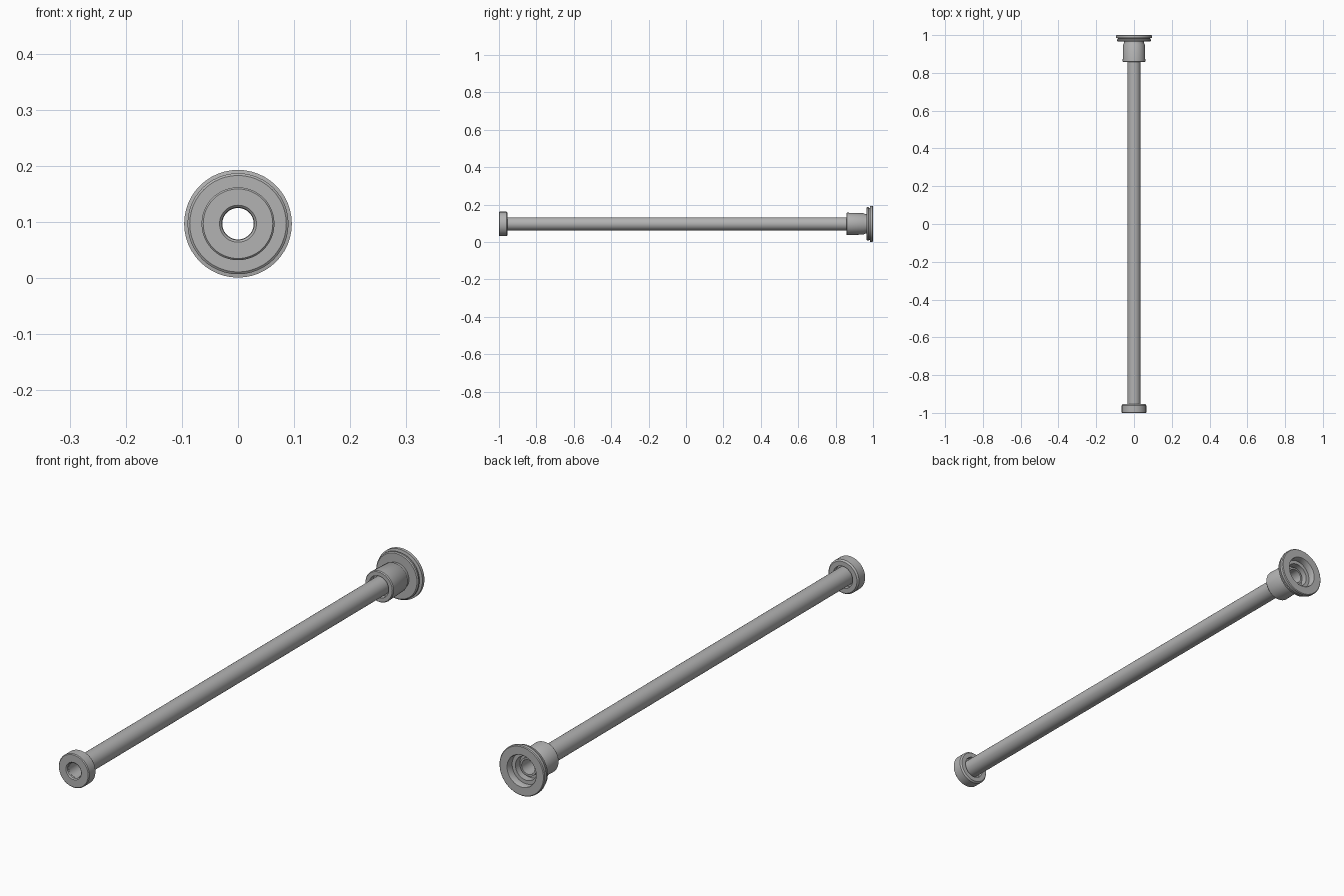
import bpy, math

cube = bpy.data.objects.get("Cube")
if cube:
    bpy.data.objects.remove(cube, do_unlink=True)

AXIS_Z = 0.097
SIDES = 48

metal = bpy.data.materials.new("grey metal")
metal.use_nodes = True
grey = (0.45, 0.45, 0.45, 1)
metal.diffuse_color = grey
metal.node_tree.nodes["Principled BSDF"].inputs["Base Color"].default_value = grey


def lathe(name, profile):
    """Revolve a closed loop of (radius, y) points around the rod axis."""
    verts, faces = [], []
    n = len(profile)
    for i in range(SIDES):
        a = math.tau * i / SIDES
        verts += [(r * math.cos(a), y, AXIS_Z + r * math.sin(a)) for r, y in profile]
    for i in range(SIDES):
        j = (i + 1) % SIDES
        for k in range(n):
            m = (k + 1) % n
            faces.append((i * n + k, i * n + m, j * n + m, j * n + k))
    mesh = bpy.data.meshes.new(name)
    mesh.from_pydata(verts, [], faces)
    mesh.materials.append(metal)
    obj = bpy.data.objects.new(name, mesh)
    bpy.context.collection.objects.link(obj)
    bpy.ops.object.select_all(action="DESELECT")
    obj.select_set(True)
    bpy.context.view_layer.objects.active = obj
    bpy.ops.object.mode_set(mode="EDIT")
    bpy.ops.mesh.select_all(action="SELECT")
    bpy.ops.mesh.normals_make_consistent(inside=False)
    bpy.ops.object.mode_set(mode="OBJECT")
    bpy.ops.object.shade_smooth_by_angle(angle=math.radians(35))
    return obj


# Long hollow rod
lathe("hollow_rod", [(0.028, -0.99), (0.035, -0.99), (0.035, 0.96), (0.028, 0.96)])

# Front end cap with a rounded bore mouth and a shallow socket behind
lathe("front_cap", [
    (0.028, -0.985), (0.029, -0.996), (0.033, -1.0), (0.062, -1.0),
    (0.065, -0.997), (0.065, -0.96), (0.06, -0.954), (0.042, -0.954),
    (0.042, -0.972), (0.028, -0.972)])

# Rear socket, neck and wall flange with a grooved rim and stepped recess
lathe("rear_flange", [
    (0.042, 0.88), (0.042, 0.857), (0.057, 0.857), (0.06, 0.861),
    (0.057, 0.95), (0.052, 0.958), (0.052, 0.966),
    (0.086, 0.966), (0.09, 0.969), (0.09, 0.975), (0.085, 0.979),
    (0.085, 0.983), (0.096, 0.985), (0.096, 0.997), (0.093, 1.0),
    (0.062, 1.0), (0.06, 0.997), (0.06, 0.972), (0.046, 0.972),
    (0.046, 0.945), (0.028, 0.945), (0.028, 0.88)])
